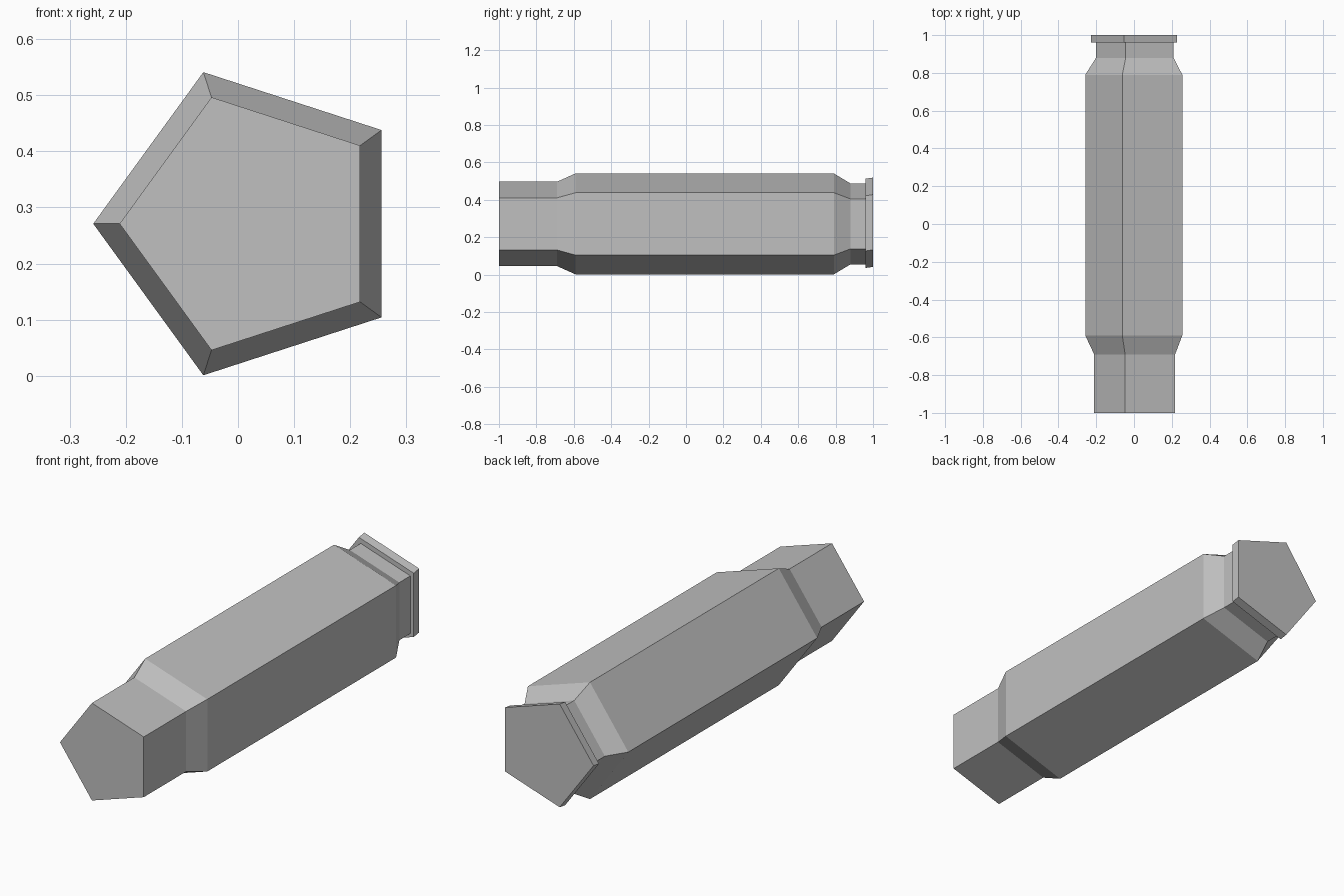
import bpy
import bmesh
import math

SIDES = 5

cube = bpy.data.objects.get("Cube")
if cube:
    bpy.data.objects.remove(cube, do_unlink=True)

# One plain grey for the whole model
grey = bpy.data.materials.new("grey_metal")
grey.use_nodes = True
colour = (0.53, 0.53, 0.53, 1)
grey.diffuse_color = colour
grey.node_tree.nodes["Principled BSDF"].inputs["Base Color"].default_value = colour


def loft(name, sections):
    """Closed pentagonal solid along y; each section is (y, radius, centre x, centre z)."""
    bm = bmesh.new()
    rings = []
    for y, radius, cx, cz in sections:
        ring = []
        for i in range(SIDES):
            a = math.pi + math.tau * i / SIDES
            ring.append(bm.verts.new((cx + radius * math.cos(a), y,
                                      cz + radius * math.sin(a))))
        rings.append(ring)
    for a, b in zip(rings, rings[1:]):
        for i in range(SIDES):
            j = (i + 1) % SIDES
            bm.faces.new((a[i], a[j], b[j], b[i]))
    bm.faces.new(rings[0])
    bm.faces.new(rings[-1])
    bmesh.ops.recalc_face_normals(bm, faces=bm.faces)
    mesh = bpy.data.meshes.new(name)
    bm.to_mesh(mesh)
    bm.free()
    mesh.materials.append(grey)
    obj = bpy.data.objects.new(name, mesh)
    bpy.context.collection.objects.link(obj)
    return obj


# Case: narrow mouth, shoulder, wide body, tapered groove at the back
profile = [(-1, 0.237), (-0.69, 0.237), (-0.59, 0.284),
           (0.79, 0.284), (0.88, 0.227), (0.97, 0.227)]
loft("case_body", [(y, r, 0.026, 0.271) for y, r in profile])

# Rim: thin flange behind the groove, set very slightly askew
loft("case_rim", [(0.96, 0.251, 0.024, 0.274), (1, 0.251, 0.024, 0.28)])
